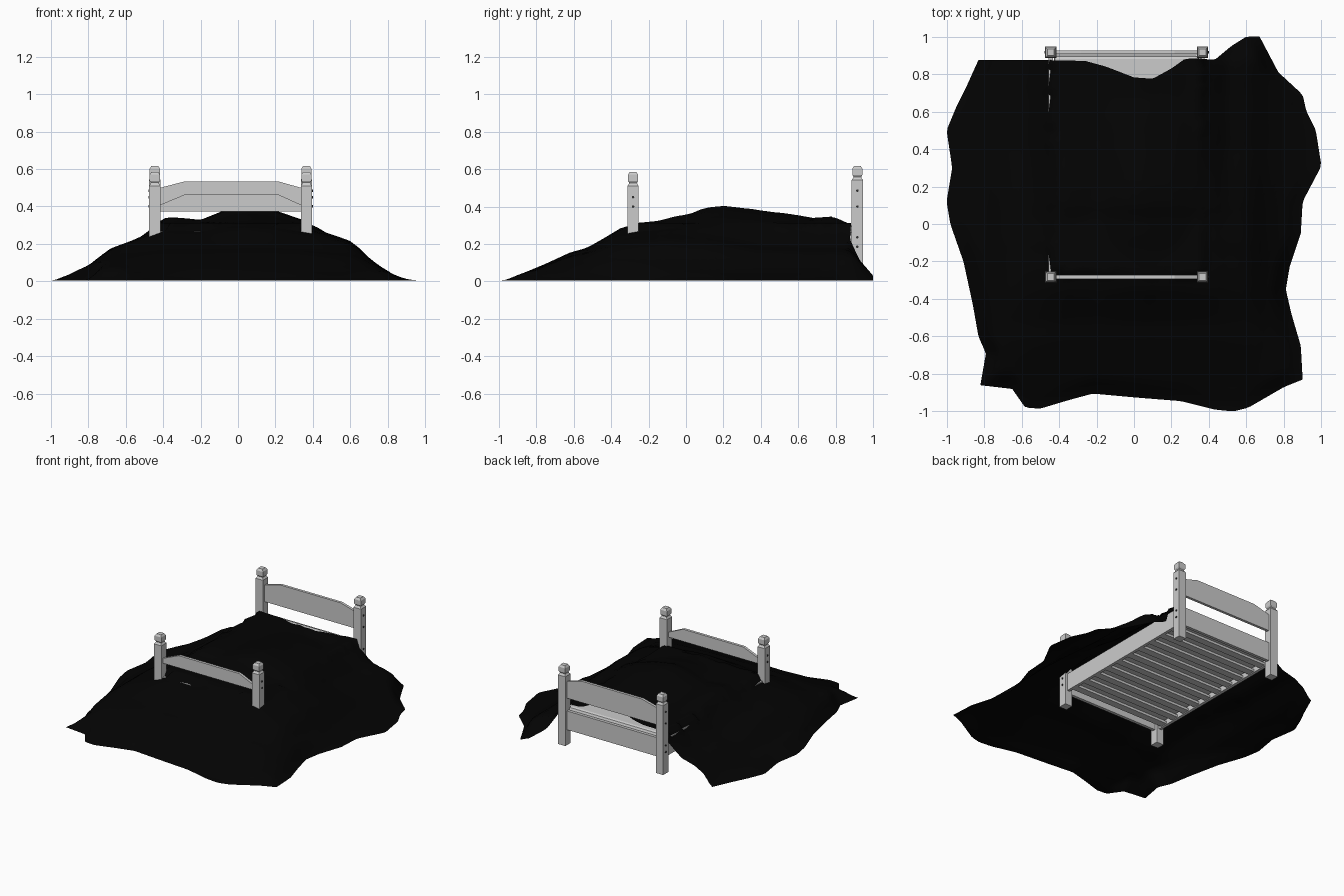
import bpy, bmesh, math
from mathutils import Vector

if "Cube" in bpy.data.objects:
    bpy.data.objects.remove(bpy.data.objects["Cube"])

XL, XR, YH, YF = -0.444, 0.365, 0.916, -0.283
XC = (XL + XR) / 2
FLOOR = .025   # underside of the posts


def finish(name, bm, smooth=False, mat=None):
    bmesh.ops.recalc_face_normals(bm, faces=bm.faces)
    me = bpy.data.meshes.new(name)
    bm.to_mesh(me)
    bm.free()
    for p in me.polygons:
        p.use_smooth = smooth
    ob = bpy.data.objects.new(name, me)
    bpy.context.collection.objects.link(ob)
    if mat:
        me.materials.append(mat)
    return ob


def box(name, x0, x1, y0, y1, z0, z1, bevel=0):
    bm = bmesh.new()
    bmesh.ops.create_cube(bm, size=1)
    for v in bm.verts:
        v.co = Vector(((x0 + x1) / 2 + v.co.x * (x1 - x0),
                       (y0 + y1) / 2 + v.co.y * (y1 - y0),
                       (z0 + z1) / 2 + v.co.z * (z1 - z0)))
    ob = finish(name, bm)
    if bevel:
        m = ob.modifiers.new("bevel", 'BEVEL')
        m.width = bevel
        m.segments = 2
    return ob


def post(name, x, y, h):
    # square rings stacked up to a chamfered knob
    rings = [(FLOOR, .03), (h - .075, .03), (h - .065, .023), (h - .058, .021),
             (h - .048, .027), (h - .015, .027), (h, .018)]
    bm = bmesh.new()
    loops = [[bm.verts.new((x + sx * r, y + sy * r, z))
              for sx, sy in ((-1, -1), (1, -1), (1, 1), (-1, 1))] for z, r in rings]
    for a, b in zip(loops, loops[1:]):
        for i in range(4):
            j = (i + 1) % 4
            bm.faces.new((a[i], a[j], b[j], b[i]))
    bm.faces.new(loops[0])
    bm.faces.new(loops[-1])
    finish(name, bm)


def arched_board(name, y, z0, z_end, z_mid, t=.01):
    x0, x1 = XL + .03, XR - .03
    prof = [(x0, z0), (x1, z0), (x1, z_end), (x1 - .12, z_mid),
            (x0 + .13, z_mid), (x0, z_end)]
    bm = bmesh.new()
    f = bm.faces.new([bm.verts.new((x, y - t, z)) for x, z in prof])
    ext = bmesh.ops.extrude_face_region(bm, geom=[f])['geom']
    bmesh.ops.translate(bm, vec=(0, 2 * t, 0),
                        verts=[g for g in ext if isinstance(g, bmesh.types.BMVert)])
    finish(name, bm)


dark = bpy.data.materials.new("bolt_dark")
dark.diffuse_color = (.03, .03, .03, 1)
dark.use_nodes = True
dark.node_tree.nodes["Principled BSDF"].inputs["Base Color"].default_value = dark.diffuse_color


def bolt(name, x, y, z):
    bpy.ops.mesh.primitive_cylinder_add(vertices=10, radius=.007, depth=.008,
                                        location=(x, y, z), rotation=(0, math.pi / 2, 0))
    ob = bpy.context.object
    ob.name = name
    ob.data.materials.append(dark)


# Posts and their bolts
for x, s, side in ((XL, -1, "left"), (XR, 1, "right")):
    post("head_post_" + side, x, YH, .617)
    post("foot_post_" + side, x, YF, .585)
    for y, zs in ((YH, (.485, .4, .235, .185)), (YF, (.45, .4, .235, .185))):
        for z in zs:
            bolt("bolt", x + s * .03, y, z)

# End boards
arched_board("headboard", YH, .375, .5, .534)
arched_board("footboard", YF, .373, .41, .464)
box("head_lower_rail", XL + .03, XR - .03, YH - .011, YH + .011, .14, .28)
box("foot_lower_rail", XL + .03, XR - .03, YF - .011, YF + .011, .13, .27)

# Side rails and slats
for x, side in ((XL, "left"), (XR, "right")):
    box("side_rail_" + side, x - .011, x + .011, YF + .03, YH - .03, .135, .265)
for i in range(10):
    y = -.2 + i * .115
    box("slat", XL + .012, XR - .012, y - .027, y + .027, .14, .158)

# Mattress
box("mattress", XL + .016, XR - .016, -.245, .9, .16, .3, .02)

# Blanket: outline edges and height profiles
top = [(-.83, .875), (-.45, .874), (-.26, .87), (-.15, .84), (0, .782), (.1, .775),
       (.2, .83), (.27, .88), (.33, .885), (.43, .875), (.52, .95), (.6, 1), (.67, 1)]
right = [(.9, -.83), (.89, -.65), (.84, -.48), (.81, -.35), (.83, -.23), (.89, -.05),
         (.9, .12), (1, .31), (.97, .5), (.92, .6), (.9, .69), (.77, .81), (.67, 1)]
bottom = [(-.82, -.86), (-.65, -.88), (-.58, -.98), (-.5, -.985), (-.35, -.94),
          (-.22, -.905), (0, -.925), (.25, -.945), (.43, -.99), (.53, -1),
          (.61, -.98), (.8, -.87), (.9, -.83)]
left = [(-.82, -.86), (-.79, -.69), (-.83, -.6), (-.86, -.43), (-.91, -.2),
        (-.98, 0), (-1, .12), (-.97, .3), (-1, .5), (-.95, .62), (-.9, .72), (-.83, .875)]
fx = [(-1, .015), (-.9, .04), (-.8, .085), (-.68, .19), (-.55, .25), (-.45, .3),
      (-.38, .34), (-.3, .335), (-.2, .325), (-.05, .385), (.06, .4), (.2, .375),
      (.33, .33), (.43, .315), (.52, .28), (.6, .24), (.65, .19), (.7, .13),
      (.78, .065), (.9, .01), (1, 0)]
fy = [(-1, 0), (-.87, .04), (-.75, .09), (-.62, .15), (-.53, .175), (-.45, .22),
      (-.35, .28), (-.25, .31), (-.15, .32), (-.05, .345), (.03, .36), (.1, .39),
      (.2, .4), (.3, .39), (.45, .37), (.57, .355), (.68, .335), (.8, .345),
      (.875, .33), (.93, .17), (1, .04)]


def along(pts, t):
    # point at fraction t of a polyline's length
    vs = [Vector(p) for p in pts]
    ls = [(b - a).length for a, b in zip(vs, vs[1:])]
    d = t * sum(ls)
    for a, b, l in zip(vs, vs[1:], ls):
        if d <= l:
            return a.lerp(b, d / l)
        d -= l
    return vs[-1]


def interp(prof, x):
    for (x0, z0), (x1, z1) in zip(prof, prof[1:]):
        if x <= x1:
            return z0 + (z1 - z0) * max(0, (x - x0) / (x1 - x0))
    return prof[-1][1]


def ramp(t):
    return max(0, min(1, t))


def height(x, y):
    a, b = interp(fx, x) / .4, interp(fy, y) / .4
    h = .4 * a * b / math.sqrt(max(a * a + b * b - a * a * b * b, 1e-9))
    # steeper drop beside the bed, strongest towards the head
    side = ramp((abs(x - XC) - .38) / .16)
    h *= 1 - side * (.28 * ramp((y + .1) / .5) + .05)
    if XL < x < XR and -.27 < y < .91:
        h = max(h, .308)
    return h


N = 64
bm = bmesh.new()
ts = [i / N for i in range(N + 1)]
T, B, L, R = ([along(e, t) for t in ts] for e in (top, bottom, left, right))
grid = []
for j, v in enumerate(ts):
    row = []
    for i, u in enumerate(ts):
        p = (B[i] * (1 - v) + T[i] * v + L[j] * (1 - u) + R[j] * u
             - B[0] * (1 - u) * (1 - v) - B[N] * u * (1 - v) - T[0] * (1 - u) * v - T[N] * u * v)
        fall = min(1, min(u, 1 - u, v) / .04)
        row.append(bm.verts.new((p.x, p.y, .004 + height(p.x, p.y) * fall)))
    grid.append(row)
for j in range(N):
    for i in range(N):
        bm.faces.new((grid[j][i], grid[j][i + 1], grid[j + 1][i + 1], grid[j + 1][i]))
black = bpy.data.materials.new("blanket_black")
black.diffuse_color = (.001, .001, .001, 1)
black.use_nodes = True
black.node_tree.nodes["Principled BSDF"].inputs["Base Color"].default_value = black.diffuse_color
finish("blanket", bm, True, black)
